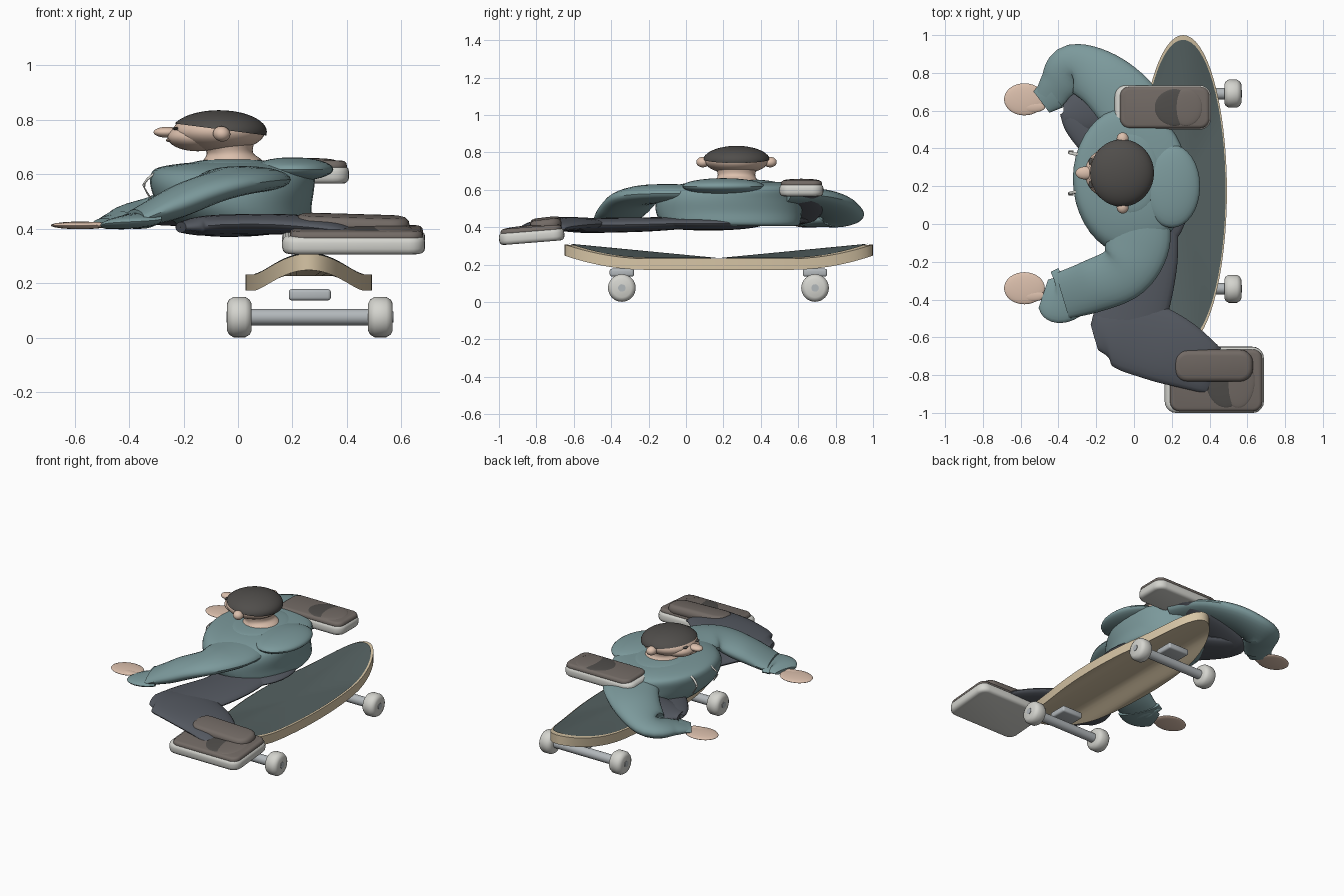
import bpy, bmesh
from math import sin, cos, pi
from mathutils import Vector, Euler

if "Cube" in bpy.data.objects:
    bpy.data.objects.remove(bpy.data.objects["Cube"])


def mat(name, r, g, b):
    m = bpy.data.materials.new(name)
    m.diffuse_color = (r, g, b, 1)
    m.use_nodes = True
    m.node_tree.nodes["Principled BSDF"].inputs["Base Color"].default_value = m.diffuse_color
    return m


TEAL = mat("teal_cloth", .20, .32, .33)
SKIN = mat("skin", .72, .53, .42)
PANTS = mat("dark_cloth", .09, .10, .12)
BROWN = mat("shoe_brown", .17, .145, .13)
CAP = mat("cap_dark", .08, .075, .07)
WOOD = mat("wood", .68, .56, .38)
GRIP = mat("grip", .09, .12, .12)
PALE = mat("pale_rubber", .66, .66, .62)
METAL = mat("metal", .45, .48, .50)


def finish(bm, name, material, angle=.7):
    bmesh.ops.recalc_face_normals(bm, faces=bm.faces)
    me = bpy.data.meshes.new(name)
    bm.to_mesh(me)
    bm.free()
    me.materials.append(material)
    ob = bpy.data.objects.new(name, me)
    bpy.context.collection.objects.link(ob)
    bpy.context.view_layer.objects.active = ob
    ob.select_set(True)
    bpy.ops.object.shade_smooth_by_angle(angle=angle)
    ob.select_set(False)
    return ob


def ball(name, c, r, material, rot=(0, 0, 0)):
    bm = bmesh.new()
    bmesh.ops.create_uvsphere(bm, u_segments=32, v_segments=16, radius=1)
    R = Euler(rot).to_matrix()
    for v in bm.verts:
        v.co = R @ Vector(a * b for a, b in zip(v.co, r)) + Vector(c)
    return finish(bm, name, material)


def box(name, c, size, bevel, material, rot=(0, 0, 0), corner=0):
    """Box with rounded upright corners, then softened rims."""
    bm = bmesh.new()
    bmesh.ops.create_cube(bm, size=1)
    for v in bm.verts:
        v.co = Vector(a * b for a, b in zip(v.co, size))
    if corner:
        up = [e for e in bm.edges if abs(e.verts[0].co.z - e.verts[1].co.z) > 1e-4]
        bmesh.ops.bevel(bm, geom=up, offset=corner, segments=5, profile=.5, affect='EDGES')
        rims = [e for e in bm.edges if abs(e.verts[0].co.z - e.verts[1].co.z) < 1e-4]
    else:
        rims = list(bm.edges)
    bmesh.ops.bevel(bm, geom=rims, offset=bevel, segments=3, profile=.5, affect='EDGES')
    ob = finish(bm, name, material)
    ob.location, ob.rotation_euler = c, rot
    return ob


def bridge(bm, rings):
    n = len(rings[0])
    for a, b in zip(rings, rings[1:]):
        for i in range(n):
            bm.faces.new((a[i], a[(i + 1) % n], b[(i + 1) % n], b[i]))
    bm.faces.new(rings[0])
    bm.faces.new(rings[-1])


def spline(pts, steps=6):
    P = [Vector(p) for p in pts]
    P = [P[0] * 2 - P[1]] + P + [P[-1] * 2 - P[-2]]
    out = []
    for a, b, c, d in zip(P, P[1:], P[2:], P[3:]):
        for s in range(steps):
            t = s / steps
            out.append(.5 * (2 * b + (c - a) * t + (2 * a - 5 * b + 4 * c - d) * t * t
                             + (3 * b - a - 3 * c + d) * t ** 3))
    return out + [P[-2]]


def limb(name, pts, material):
    """Flattened tube through points (x, y, z, half width, half height)."""
    S = spline(pts)
    bm = bmesh.new()
    rings = []
    for i, p in enumerate(S):
        d = S[min(i + 1, len(S) - 1)] - S[max(i - 1, 0)]
        side = Vector((-d[1], d[0], 0)).normalized()
        rings.append([bm.verts.new(Vector(p[:3]) + side * p[3] * cos(a * pi / 12)
                      + Vector((0, 0, p[4] * sin(a * pi / 12)))) for a in range(24)])
    bridge(bm, rings)
    return finish(bm, name, material)


def stack(name, levels, material):
    """Upright loft through ellipses (z, cx, cy, rx, ry)."""
    bm = bmesh.new()
    bridge(bm, [[bm.verts.new((x + rx * cos(a * pi / 20), y + ry * sin(a * pi / 20), z))
                 for a in range(40)] for z, x, y, rx, ry in spline(levels, 4)])
    return finish(bm, name, material)


# Skateboard deck: oval rim with kicked-up ends, top fanned to the middle
BX, BY = .26, .175


def rim(bm, scale, lift):
    out = []
    for i in range(64):
        s = sin(i * pi / 32)
        kick = .076 * (max(0, abs(s) - .48) / .52) ** 1.9
        out.append(bm.verts.new((BX + .232 * scale * cos(i * pi / 32),
                                 BY + .825 * scale * s, lift + kick)))
    return out


def fan(bm, ring, z):
    c = bm.verts.new((BX, BY, z))
    for i in range(64):
        bm.faces.new((ring[i], ring[(i + 1) % 64], c))


bm = bmesh.new()
lo, hi = rim(bm, 1, .172), rim(bm, 1, .232)
for i in range(64):
    bm.faces.new((lo[i], lo[(i + 1) % 64], hi[(i + 1) % 64], hi[i]))
fan(bm, hi, .230)
# Underside hollowed along its length, from tip to tip
mid = [bm.verts.new((lo[i].co.x, BY, min(lo[i].co.z, .226))) for i in range(1, 32)]
mid = [lo[0]] + mid + [lo[32]]
for i in range(32):
    for a, b in ((lo[i], lo[i + 1]), (lo[-i], lo[-i - 1])):
        bm.faces.new(dict.fromkeys((a, b, mid[i + 1], mid[i])))
finish(bm, "deck", WOOD)
bm = bmesh.new()
fan(bm, rim(bm, .97, .236), .235)
finish(bm, "grip_sheet", GRIP)


# Trucks and wheels
def disc(name, x, y, profile, material):
    bm = bmesh.new()
    bridge(bm, [[bm.verts.new((x + o, y + r * cos(a * pi / 16), .075 + r * sin(a * pi / 16)))
                 for a in range(32)] for o, r in profile])
    return finish(bm, name, material)


for y, end in ((-.343, "front"), (.69, "back")):
    box(end + "_truck_block", (BX + .004, y, .157), (.155, .13, .042), .012, METAL)
    disc(end + "_axle", BX, y, [(-.26, .03), (.26, .03)], METAL)
    for x, side in ((.005, "left"), (.523, "right")):
        disc(end + "_wheel_" + side, x, y, [(-.045, .05), (-.038, .064), (-.022, .074),
             (.022, .074), (.038, .064), (.045, .05)], PALE)
        disc(end + "_hub_" + side, x, y, [(-.048, .02), (.048, .02)], METAL)

# Torso with rounded shoulders, hood and hips
stack("torso", [(.405, .02, .25, .22, .34), (.42, .02, .24, .25, .37), (.48, -.01, .23, .28, .39),
                (.55, -.02, .23, .30, .39), (.60, -.02, .25, .30, .37), (.625, -.02, .27, .27, .32),
                (.64, -.02, .28, .18, .24), (.645, -.02, .28, .1, .14)], TEAL)
ball("hood", (.20, .20, .618), (.15, .22, .044), TEAL)
ball("collar", (-.02, .27, .635), (.16, .22, .022), TEAL)
ball("hips", (.04, .12, .42), (.25, .30, .038), PANTS)

# Arms, cuffs and hands
limb("front_arm", [(.02, .08, .575, .16, .05), (.02, -.10, .58, .17, .05),
                   (-.05, -.25, .565, .15, .055), (-.22, -.33, .50, .14, .062),
                   (-.38, -.38, .435, .125, .035)], TEAL)
limb("back_arm", [(.05, .48, .57, .17, .05), (-.04, .64, .565, .17, .05),
                  (-.18, .77, .525, .15, .06), (-.33, .825, .46, .125, .055),
                  (-.40, .74, .44, .10, .04), (-.45, .66, .425, .08, .025)], TEAL)
limb("front_cuff", [(-.34, -.36, .435, .14, .028), (-.41, -.39, .425, .135, .027),
                    (-.48, -.37, .413, .08, .014)], TEAL)
limb("back_cuff", [(-.43, .69, .435, .09, .028), (-.49, .645, .42, .07, .018)], TEAL)
for y, side in ((-.34, "front"), (.66, "back")):
    ball(side + "_hand", (-.58, y, .412), (.108, .085, .014), SKIN)
    ball(side + "_thumb", (-.54, y - .04, .414), (.07, .03, .011), SKIN)

# Legs
limb("front_thigh", [(.06, .05, .425, .17, .03), (.06, -.2, .415, .17, .038),
                     (-.01, -.45, .41, .19, .04), (-.06, -.58, .408, .17, .037),
                     (-.09, -.69, .403, .10, .02)], PANTS)
limb("front_shin", [(-.21, -.60, .405, .07, .02), (-.13, -.58, .41, .17, .036),
                    (.0, -.59, .415, .20, .038), (.2, -.67, .415, .185, .037),
                    (.37, -.755, .40, .14, .03), (.44, -.78, .38, .12, .02)], PANTS)
limb("back_thigh", [(.05, .3, .44, .17, .03), (-.12, .43, .445, .15, .034),
                    (-.26, .55, .445, .12, .034), (-.33, .63, .445, .08, .022)], PANTS)
limb("back_shin", [(-.37, .58, .445, .05, .02), (-.29, .59, .45, .11, .034),
                   (-.1, .62, .505, .12, .04), (.08, .62, .56, .10, .035),
                   (.18, .62, .60, .08, .03)], PANTS)

# Shoes: sole, upper, tongue and toe seam
for name, c, sx, sy, rot in (("front", (.425, -.825, .35), .525, .35, (.08, 0, 0)),
                             ("back", (.153, .617, .598), .51, .235, (0, 0, 0))):
    R, C = Euler(rot).to_matrix(), Vector(c)
    box(name + "_shoe_sole", c, (sx, sy, .066), .022, PALE, rot, .06)
    box(name + "_shoe_upper", C + R @ Vector((.01, 0, .032)), (sx * .93, sy * .94, .04), .018,
        BROWN, rot, .05)
    ball(name + "_shoe_seam", C + R @ Vector((sx * .12, 0, .05)), (sx * .21, sy * .42, .009), CAP, rot)
    ball(name + "_shoe_toe", C + R @ Vector((sx * .24, 0, .05)), (sx * .17, sy * .42, .011), BROWN, rot)
# Raised instep where the front ankle meets the shoe
box("front_shoe_instep", (.42, -.75, .415), (.42, .17, .065), .028, BROWN, (.12, .03, 0), .07)

# Head, neck, face and cap
HX, HY = -.07, .27
stack("neck", [(.635, -.02, HY, .12, .13), (.655, -.02, HY, .105, .11),
               (.68, -.03, HY, .085, .10), (.72, -.04, HY, .10, .11)], SKIN)
ball("head", (HX, HY, .757), (.17, .172, .074), SKIN)
ball("jaw", (-.148, HY, .737), (.112, .125, .053), SKIN)
ball("nose", (-.26, HY, .754), (.05, .034, .02), SKIN)
ball("lips", (-.25, HY, .725), (.015, .04, .007), SKIN)
for s, side in ((-1, "front"), (1, "back")):
    ball(side + "_ear", (-.06, HY + s * .18, .748), (.032, .035, .028), SKIN, (0, .2, 0))
    ball(side + "_eye", (-.228, HY + s * .06, .768), (.012, .02, .006), CAP)
    # Hood cords hanging on the chest
    limb(side + "_hood_cord", [(-.26, HY + s * .10, .62, .008, .006), (-.31, HY + s * .10, .60, .008, .006),
                               (-.345, HY + s * .11, .56, .008, .006),
                               (-.32, HY + s * .11, .51, .008, .006)], PALE)

bm = bmesh.new()
bmesh.ops.create_uvsphere(bm, u_segments=40, v_segments=24, radius=1)
for v in bm.verts:
    v.co = Vector((HX + v.co.x * .176, HY + v.co.y * .18, .755 + v.co.z * .08))
bmesh.ops.bisect_plane(bm, geom=bm.verts[:] + bm.edges[:] + bm.faces[:], dist=1e-5,
                       plane_co=(HX, HY, .765), plane_no=(-.13, 0, -1), clear_outer=True)
finish(bm, "cap", CAP)
